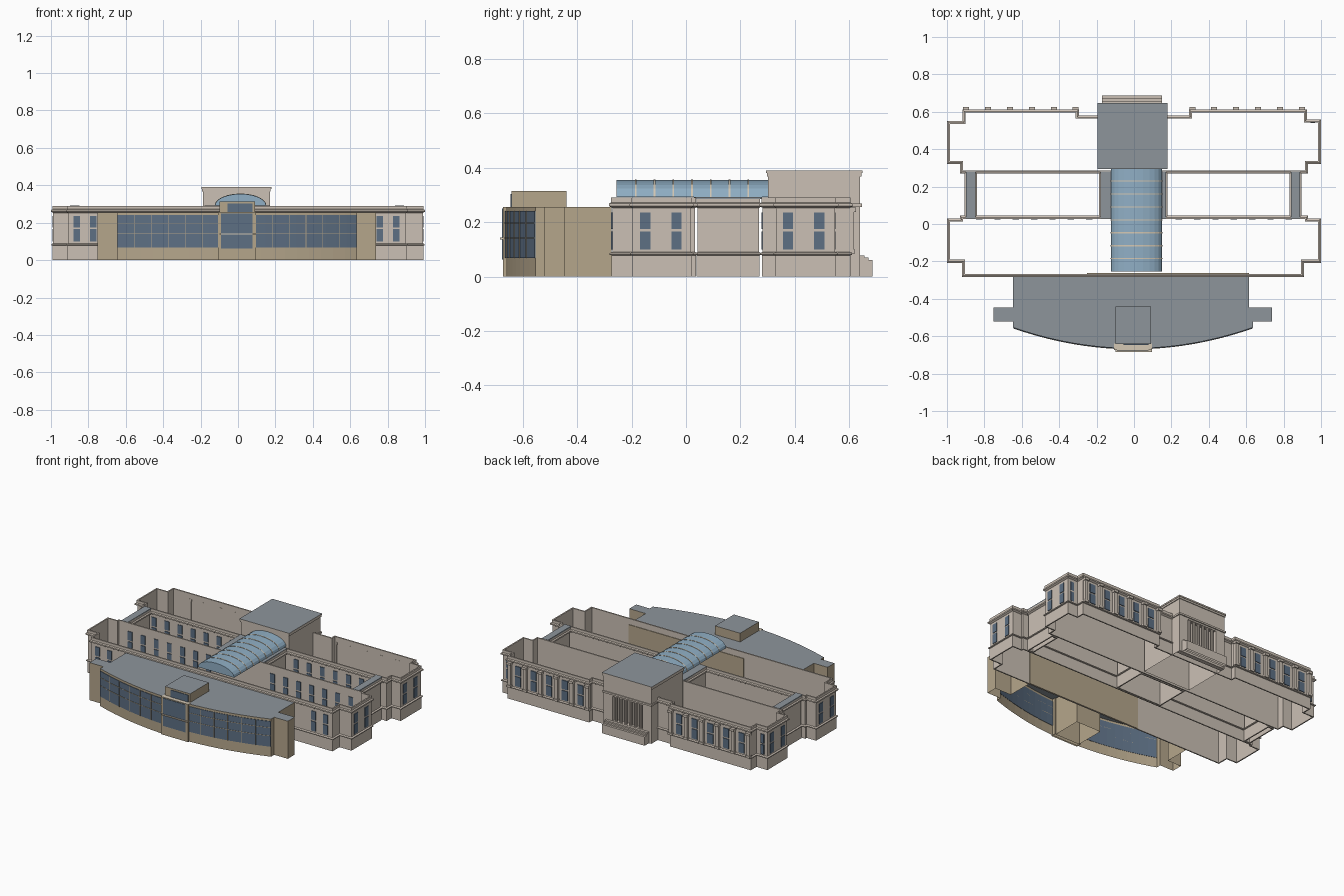
import bpy, math
from mathutils import Vector

cube = bpy.data.objects.get("Cube")
if cube:
    bpy.data.objects.remove(cube, do_unlink=True)


def material(name, rgb):
    m = bpy.data.materials.new(name)
    m.use_nodes = True
    m.diffuse_color = (*rgb, 1)
    m.node_tree.nodes["Principled BSDF"].inputs["Base Color"].default_value = (*rgb, 1)
    return m


STONE = material("pale stone", (0.60, 0.53, 0.46))
TAN = material("tan stone", (0.46, 0.38, 0.26))
ROOF = material("grey roof", (0.27, 0.30, 0.33))
GLASS = material("dark blue glass", (0.11, 0.16, 0.23))
SKY = material("light blue glass", (0.28, 0.43, 0.56))
TRIM = material("light trim", (0.66, 0.58, 0.46))


def make(name, verts, faces, mats, top_face=None):
    mesh = bpy.data.meshes.new(name)
    mesh.from_pydata(verts, [], faces)
    for m in mats:
        mesh.materials.append(m)
    if top_face is not None and len(mats) > 1:
        mesh.polygons[top_face].material_index = 1
    ob = bpy.data.objects.new(name, mesh)
    bpy.context.scene.collection.objects.link(ob)
    return ob


def prism(name, outline, z0, z1, wall, top=None, bottom=False):
    """Upright block on a counter-clockwise outline."""
    n = len(outline)
    verts = [(x, y, z) for z in (z0, z1) for x, y in outline]
    faces = [(i, (i + 1) % n, (i + 1) % n + n, i + n) for i in range(n)]
    faces.append(tuple(range(n, 2 * n)))
    if bottom:
        faces.append(tuple(reversed(range(n))))
    return make(name, verts, faces, [wall, top] if top else [wall], n)


def rect(x0, x1, y0, y1):
    return [(x0, y0), (x1, y0), (x1, y1), (x0, y1)]


def box(name, x0, x1, y0, y1, z0, z1, wall, top=None, bottom=True):
    return prism(name, rect(x0, x1, y0, y1), z0, z1, wall, top, bottom)


def sweep(name, outline, profile, mat):
    """Run a closed (offset, height) profile round an outline with mitred corners."""
    n, k = len(outline), len(profile)
    pts = [Vector(p) for p in outline]
    verts = []
    for i, p in enumerate(pts):
        d0 = (p - pts[i - 1]).normalized()
        d1 = (pts[(i + 1) % n] - p).normalized()
        n0, n1 = Vector((d0.y, -d0.x)), Vector((d1.y, -d1.x))
        mitre = (n0 + n1) / (1 + n0.dot(n1))
        for off, z in profile:
            q = p + mitre * off
            verts.append((q.x, q.y, z))
    faces = []
    for i in range(n):
        a, b = i * k, (i + 1) % n * k
        for j in range(k):
            m = (j + 1) % k
            faces.append((a + j, b + j, b + m, a + m))
    return make(name, verts, faces, [mat])


def window(name, x, y, axis, sign, width=0.038):
    """Two stacked panes on a wall; axis is the wall normal."""
    h, t = width / 2, 0.004
    for part, z0, z1 in (("lower", 0.1, 0.165), ("upper", 0.175, 0.235)):
        if axis == "x":
            box(f"{name}_{part}", x - t, x + t, y - h, y + h, z0, z1, GLASS)
        else:
            box(f"{name}_{part}", x - h, x + h, y - t, y + t, z0, z1, GLASS)


# Roofless wings: thin walls with base ledge, cornice and parapet
WALL = [(-0.009, 0), (-0.009, 0.078), (-0.002, 0.08), (-0.002, 0.086), (-0.012, 0.09),
        (-0.012, 0.252), (0, 0.259), (0, 0.268), (-0.008, 0.272), (-0.008, 0.29),
        (-0.017, 0.29), (-0.017, 0)]
rear = [(-0.93, 0.27), (0.93, 0.27), (0.93, 0.32), (1, 0.32), (1, 0.56), (0.925, 0.56),
        (0.925, 0.613), (0.294, 0.613), (0.294, 0.58), (-0.295, 0.58), (-0.295, 0.613),
        (-0.918, 0.613), (-0.918, 0.552), (-1, 0.552), (-1, 0.32), (-0.93, 0.32)]
front = [(-0.92, -0.283), (0.91, -0.283), (0.91, -0.208), (1, -0.208), (1, 0.03),
         (0.93, 0.03), (0.93, 0.045), (-0.93, 0.045), (-0.93, 0.03), (-1, 0.03),
         (-1, -0.208), (-0.92, -0.208)]
sweep("rear_wing_walls", rear, WALL, STONE)
sweep("front_wing_walls", front, WALL, STONE)

# Links across the courtyards
for name, x0, x1 in (("right_link", -0.905, -0.84), ("left_link", 0.832, 0.895),
                     ("middle_link", -0.187, 0.18)):
    plan = rect(x0, x1, 0.03, 0.28)
    sweep(name + "_walls", plan, WALL, STONE)
    prism(name + "_roof", rect(x0 + 0.008, x1 - 0.008, 0.03, 0.28), 0.284, 0.292, ROOF)

# End windows, front corner windows and narrow setback windows
for side in (-1, 1):
    for i, y in enumerate((-0.15, -0.035, 0.375, 0.49)):
        window(f"end_window_{side}_{i}", side * 0.988, y, "x", side)
    for i, x in enumerate((0.765, 0.855)):
        window(f"front_window_{side}_{i}", side * x - 0.008, -0.271, "y", -1, 0.034)
    window(f"setback_window_{side}", side * 0.955, 0.545, "y", 1, 0.025)
    # Courtyard windows
    for row, y in (("inner", 0.028), ("court", 0.282)):
        for i in range(7):
            window(f"{row}_window_{side}_{i}", side * (0.24 + i * 0.098), y, "y", -1, 0.034)
    # Rear bays: six pilasters with a window in each gap
    for i in range(6):
        x = side * (0.312 + i * 0.117)
        box(f"pilaster_{side}_{i}", x - 0.012, x + 0.012, 0.595, 0.617, 0.085, 0.24, STONE)
        box(f"pilaster_base_{side}_{i}", x - 0.016, x + 0.016, 0.595, 0.621, 0.085, 0.1, STONE)
        box(f"pilaster_cap_{side}_{i}", x - 0.016, x + 0.016, 0.595, 0.625, 0.238, 0.254, STONE)
        if i < 5:
            window(f"rear_window_{side}_{i}", x + side * 0.0585, 0.602, "y", 1, 0.042)

# Rear pavilion with a column screen
PX0, PX1, PY0, PY1 = -0.188, 0.17, 0.302, 0.64
prism("pavilion_core", rect(PX0, PX1, PY0, 0.612), 0, 0.375, STONE)
for name, x0, x1 in (("right_pier", PX0, -0.12), ("left_pier", 0.102, PX1)):
    box(name, x0, x1, 0.61, PY1, 0, 0.375, STONE)
box("portico_base", -0.12, 0.102, 0.61, PY1, 0, 0.08, STONE)
box("portico_beam", -0.12, 0.102, 0.61, PY1, 0.245, 0.375, STONE)
box("pavilion_band", PX0 - 0.006, PX1 + 0.006, 0.58, PY1 + 0.007, 0.256, 0.268, STONE)
box("pavilion_cornice", PX0 - 0.005, PX1 + 0.005, PY0 - 0.005, PY1 + 0.005, 0.368, 0.38, STONE)
box("pavilion_roof", PX0 - 0.008, PX1 + 0.008, PY0 - 0.008, PY1 + 0.008, 0.38, 0.39, STONE, ROOF)
for i in range(6):
    cx = -0.1 + i * 0.0365
    ring = [(cx + 0.01 * math.cos(a * math.pi / 5), 0.628 + 0.01 * math.sin(a * math.pi / 5))
            for a in range(10)]
    prism(f"column_{i}", ring, 0.08, 0.245, STONE)
for i, y in enumerate((0.657, 0.671, 0.686)):
    box(f"rear_step_{i}", -0.17, 0.15, 0.635, y, 0, 0.078 - i * 0.009, STONE, bottom=False)


# Glass vault with ribs
def arch(name, grow, y0, y1, mat, n=12):
    ring = [(0.0135 + (0.1365 + grow) * math.cos(math.pi * i / n),
             0.292 + (0.062 + grow) * math.sin(math.pi * i / n)) for i in range(n + 1)]
    k = n + 1
    verts = [(x, y, z) for y in (y0, y1) for x, z in ring]
    faces = [(i, i + k, (i + 1) % k + k, (i + 1) % k) for i in range(k)]
    faces += [tuple(range(k)), tuple(reversed(range(k, 2 * k)))]
    make(name, verts, faces, [mat])


arch("glass_vault", 0, -0.255, 0.303, SKY)
for i in range(7):
    y = -0.185 + i * 0.069
    arch(f"vault_rib_{i}", 0.002, y - 0.003, y + 0.003, TRIM)


# Curved front hall
def bow(x):
    return -0.553 - 0.112 * (1 - ((x + 0.005) / 0.642) ** 2)


def bow_points(x0, x1, n, depth=0):
    xs = [x0 + (x1 - x0) * i / n for i in range(n + 1)]
    return [(x, bow(x) - depth) for x in xs]


def strip(name, x0, x1, z0, z1, depth, mat, n=10):
    outline = bow_points(x0, x1, n, depth) + bow_points(x0, x1, n, -0.002)[::-1]
    prism(name, outline, z0, z1, mat, None, True)


hall = [(0.615, -0.274), (-0.647, -0.274), (-0.647, -0.446), (-0.75, -0.446), (-0.75, -0.52),
        (-0.647, -0.52)] + bow_points(-0.647, 0.636, 20)
hall += [(0.636, -0.52), (0.738, -0.52), (0.738, -0.446), (0.615, -0.446)]
prism("front_hall", hall, 0, 0.255, TAN, ROOF)
box("hall_back_wall", -0.25, 0.615, -0.268, -0.262, 0, 0.25, TAN)
for name, x0, x1 in (("right", -0.645, -0.1), ("left", 0.093, 0.634)):
    strip(name + "_hall_glass", x0, x1, 0.068, 0.24, 0.003, GLASS)
    for z in (0.14, 0.195):
        strip(f"{name}_glazing_bar_{z}", x0, x1, z, z + 0.003, 0.005, TAN)
    for i in range(1, 6):
        x = x0 + (x1 - x0) * i / 6
        strip(f"{name}_mullion_{i}", x - 0.0015, x + 0.0015, 0.068, 0.24, 0.006, TAN, 1)

# Entrance tower
prism("entrance_tower", rect(-0.098, 0.09, -0.642, -0.44), 0, 0.314, TAN, ROOF)
prism("entrance_portal", rect(-0.106, 0.097, -0.673, -0.64), 0, 0.256, TAN, TRIM)
box("portal_glass", -0.09, 0.078, -0.676, -0.67, 0.062, 0.25, GLASS)
box("tower_glass", -0.055, 0.078, -0.646, -0.64, 0.256, 0.303, GLASS)
box("entrance_ledge", -0.1, 0.097, -0.684, -0.67, 0.136, 0.143, TRIM)
